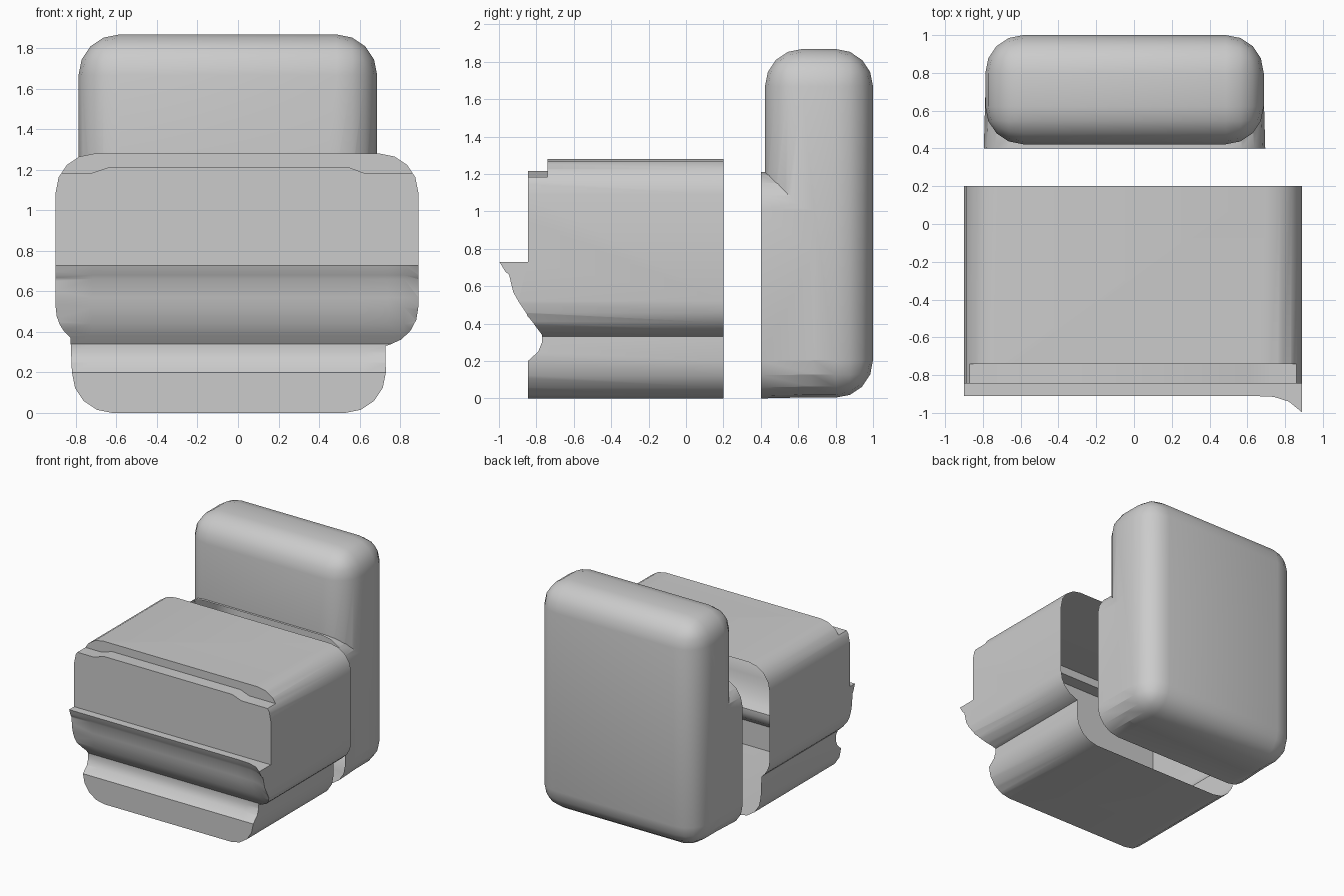
import bpy, bmesh
from math import cos, sin, radians

if "Cube" in bpy.data.objects:
    bpy.data.objects.remove(bpy.data.objects["Cube"])


def arc(cx, cz, r, a0, a1, n=4):
    return [(cx + r * cos(radians(a0 + (a1 - a0) * i / n)),
             cz + r * sin(radians(a0 + (a1 - a0) * i / n))) for i in range(n + 1)]


def loft(name, sections):
    """Closed solid skinned through equal-length rings of points."""
    bm = bmesh.new()
    rings = [[bm.verts.new(p) for p in s] for s in sections]
    n = len(rings[0])
    for a, b in zip(rings, rings[1:]):
        for i in range(n):
            j = (i + 1) % n
            bm.faces.new((a[i], a[j], b[j], b[i]))
    bm.faces.new(rings[0])
    bm.faces.new(rings[-1])
    bmesh.ops.triangulate(bm, faces=bm.faces[:])
    bmesh.ops.recalc_face_normals(bm, faces=bm.faces[:])
    return finish(bm, name)


def finish(bm, name):
    me = bpy.data.meshes.new(name)
    bm.to_mesh(me)
    bm.free()
    ob = bpy.data.objects.new(name, me)
    bpy.context.collection.objects.link(ob)
    return ob


def activate(ob):
    bpy.ops.object.select_all(action='DESELECT')
    ob.select_set(True)
    bpy.context.view_layer.objects.active = ob


def boolean(ob, other, operation):
    activate(ob)
    m = ob.modifiers.new("cut", 'BOOLEAN')
    m.operation, m.object, m.solver = operation, other, 'EXACT'
    bpy.ops.object.modifier_apply(modifier=m.name)
    bpy.data.objects.remove(other)


def open_and_smooth(ob, y):
    """Remove the cap lying at y, leaving an open shell."""
    bm = bmesh.new()
    bm.from_mesh(ob.data)
    caps = [f for f in bm.faces if all(abs(v.co.y - y) < 1e-4 for v in f.verts)]
    bmesh.ops.delete(bm, geom=caps, context='FACES')
    bm.to_mesh(ob.data)
    bm.free()
    activate(ob)
    bpy.ops.object.shade_smooth_by_angle(angle=radians(30))


# Seat: cushion outline sitting on a narrower base
outline = (arc(.53, .2, .2, -90, 0) + [(.727, .33)]
           + arc(.70, .52, .19, -75, 0) + arc(.70, 1.09, .19, 0, 90)
           + arc(-.71, 1.09, .19, 90, 180) + arc(-.71, .52, .19, 180, 232)
           + arc(-.62, .2, .2, 180, 270))
seat = loft("seat", [[(x, y, z) for x, z in outline] for y in (-1.2, .2)])


# Front contour: top step, hanging lip flared at the right end, groove
def contour(x, step, flare):
    lip = [(-.91, .73, 1), (-.893, .68, .85), (-.88, .66, .75),
           (-.872, .57, .6), (-.86, .52, .42), (-.84, .44, .1)]
    pts = [(.5, 1.5), (-.74, 1.5), (-.74, step), (-.845, step), (-.845, .73)]
    pts += [(y - flare * w, z) for y, z, w in lip]
    pts += [(-.80, .38), (-.77, .34), (-.77, .30), (-.79, .25),
            (-.845, .2), (-.845, -.2), (.5, -.2)]
    return [(x, y, z) for y, z in pts]


stations = [(-1, 1.185, 0), (-.72, 1.185, 0), (-.63, 1.215, 0), (.54, 1.215, 0),
            (.62, 1.185, 0), (.74, 1.185, .005), (.82, 1.185, .03),
            (.893, 1.185, .09), (1, 1.185, .09)]
boolean(seat, loft("contour", [contour(*s) for s in stations]), 'INTERSECT')
open_and_smooth(seat, .2)

# Backrest: rounded slab
bm = bmesh.new()
bmesh.ops.create_cube(bm, size=1)
for v in bm.verts:
    v.co.x = v.co.x * 1.474 - .05
    v.co.y = v.co.y * .578 + .711
    v.co.z = v.co.z * 1.864 + .936
bmesh.ops.bevel(bm, geom=bm.edges[:], offset=.2, segments=4, profile=.5, affect='EDGES')
bmesh.ops.recalc_face_normals(bm, faces=bm.faces[:])
backrest = finish(bm, "backrest")

# Open mouth on the lower front of the backrest, sinking into the slab
mouth = (arc(.495, .2, .2, -90, 0) + arc(.495, 1.01, .2, 0, 90)
         + arc(-.595, 1.01, .2, 90, 180) + arc(-.595, .2, .2, 180, 270))
boolean(backrest, loft("mouth", [
    [(-.05 + (x + .05) * s, y, .605 + (z - .605) * s) for x, z in mouth]
    for y, s in ((.4, 1), (.8, .985))]), 'UNION')
open_and_smooth(backrest, .4)
